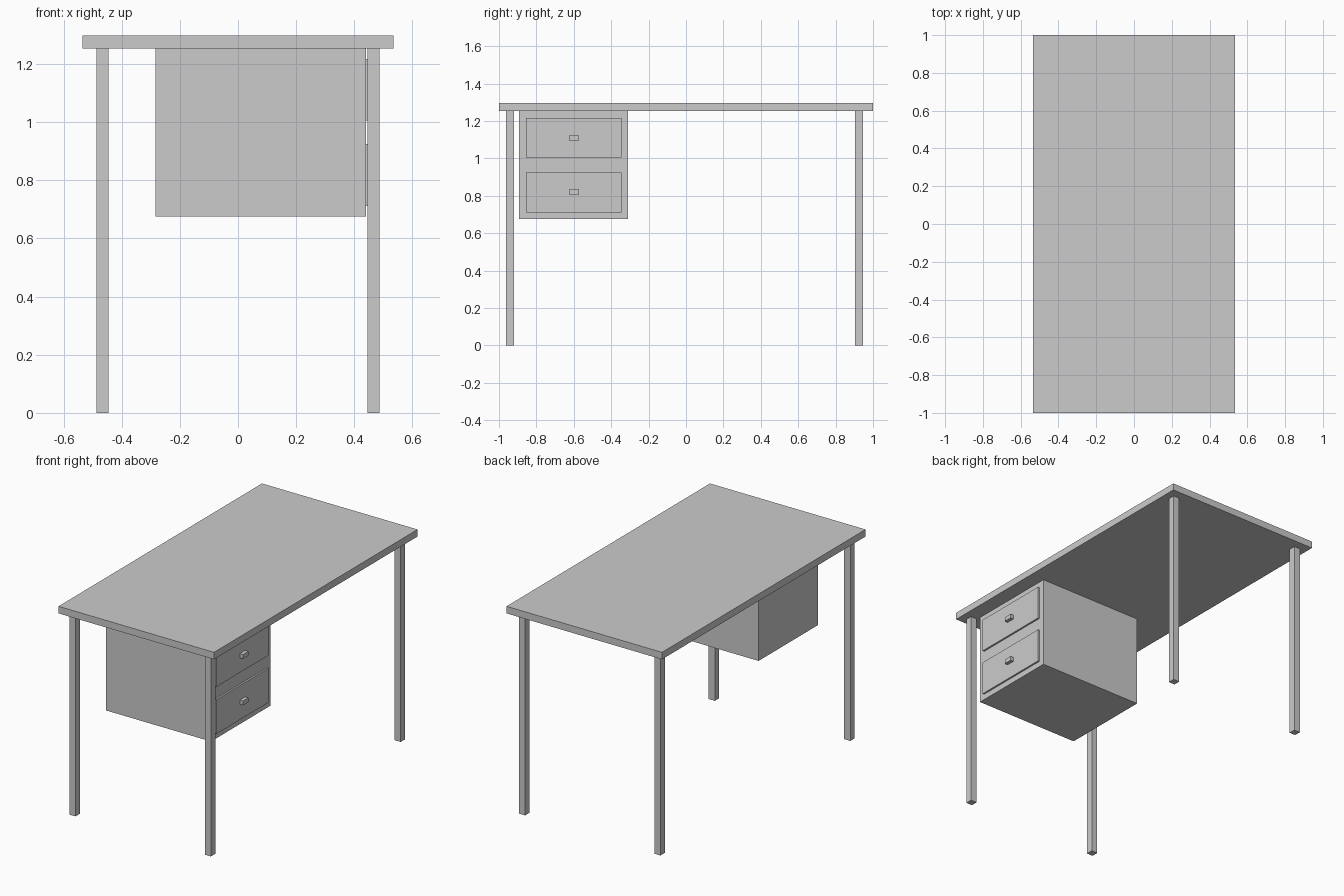
import bpy

if "Cube" in bpy.data.objects:
    bpy.data.objects.remove(bpy.data.objects["Cube"])


def box(name, x, y, z):
    """Box spanning the given (min, max) range on each axis."""
    bpy.ops.mesh.primitive_cube_add(size=1, location=[(a + b) / 2 for a, b in (x, y, z)])
    ob = bpy.context.object
    ob.name = name
    ob.scale = [b - a for a, b in (x, y, z)]
    bpy.ops.object.transform_apply(location=False, rotation=False, scale=True)
    return ob


TOP, UNDER = 1.297, 1.253

# Table top
box("table_top", (-0.535, 0.535), (-1, 1), (UNDER, TOP))

# Four square legs
for side, x in (("left", (-0.487, -0.445)), ("right", (0.445, 0.487))):
    for end, y in (("front", (-0.962, -0.919)), ("back", (0.903, 0.946))):
        box(f"{end}_{side}_leg", x, y, (0, UNDER))

# Hanging drawer cabinet
box("cabinet", (-0.283, 0.440), (-0.893, -0.309), (0.676, UNDER))

# Raised drawer fronts with small pulls, facing +x
for name, z, pull_z in (("upper", (1.005, 1.216), (1.097, 1.124)),
                        ("lower", (0.712, 0.925), (0.808, 0.835))):
    box(f"{name}_drawer_front", (0.435, 0.451), (-0.855, -0.346), z)
    box(f"{name}_drawer_pull", (0.448, 0.473), (-0.626, -0.572), pull_z)
